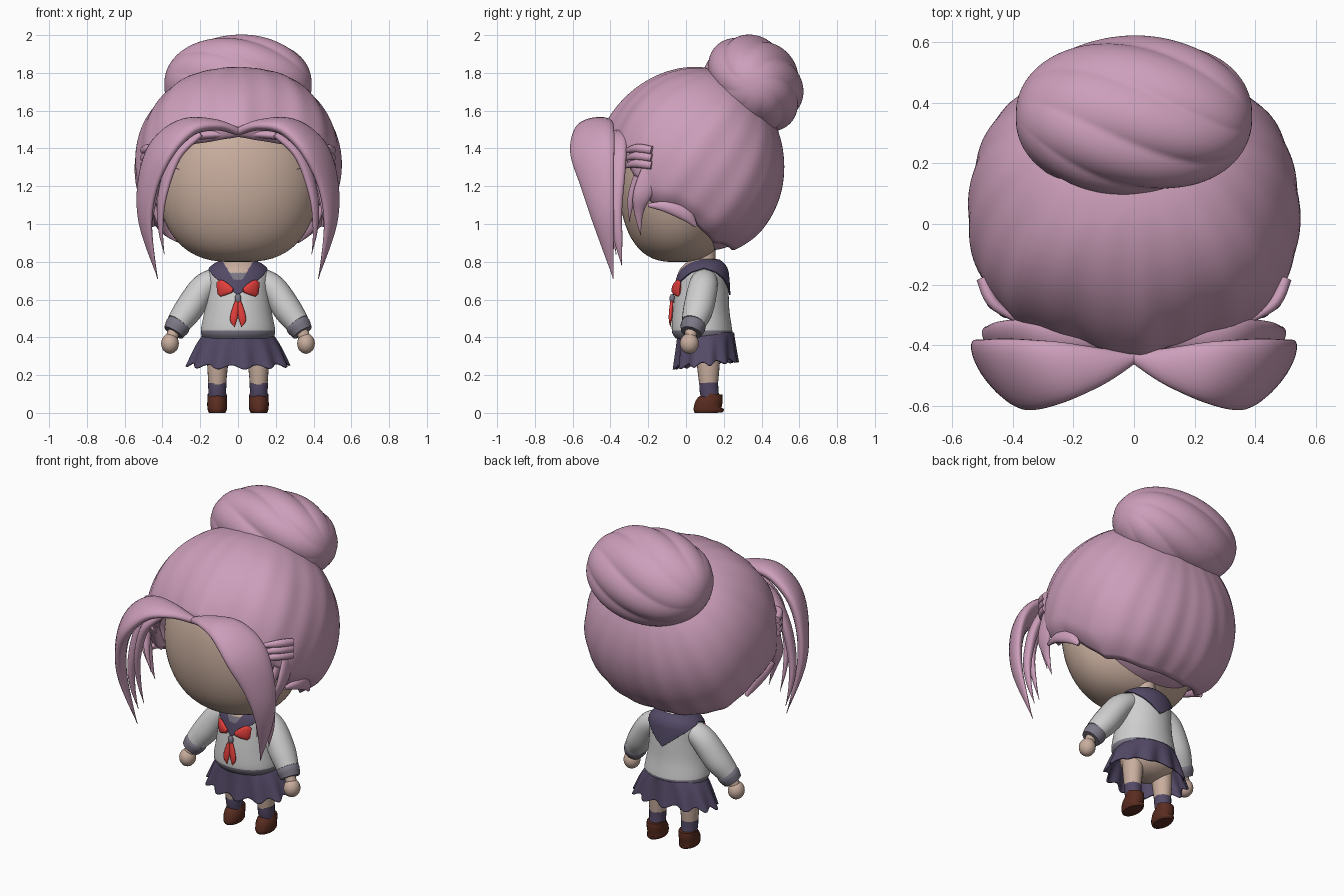
import bpy, bmesh, math
from math import sin, cos, pi, atan2, degrees, radians
from mathutils import Vector

if "Cube" in bpy.data.objects:
    bpy.data.objects.remove(bpy.data.objects["Cube"])


def material(name, rgb):
    m = bpy.data.materials.new(name)
    m.use_nodes = True
    m.diffuse_color = (*rgb, 1)
    m.node_tree.nodes["Principled BSDF"].inputs["Base Color"].default_value = (*rgb, 1)
    return m


HAIR = material("pink hair", (0.61, 0.345, 0.495))
SKIN = material("skin", (0.58, 0.42, 0.34))
WHITE = material("white cloth", (0.62, 0.62, 0.625))
NAVY = material("navy cloth", (0.088, 0.068, 0.135))
TRIM = material("grey trim", (0.20, 0.185, 0.235))
RED = material("red ribbon", (0.78, 0.05, 0.045))
BROWN = material("brown leather", (0.10, 0.025, 0.014))


def spline(keys, n=6):
    """Catmull-Rom through tuples of any length."""
    out = []
    for i in range(len(keys) - 1):
        a, b, c, d = (keys[min(max(i + j, 0), len(keys) - 1)] for j in (-1, 0, 1, 2))
        for k in range(n):
            t = k / n
            out.append([q + 0.5 * t * (r - p + t * (2 * p - 5 * q + 4 * r - s + t * (3 * (q - r) + s - p)))
                        for p, q, r, s in zip(a, b, c, d)])
    return out + [list(keys[-1])]


def table(keys, x):
    """Linear lookup in rows sorted by their first value."""
    for a, b in zip(keys, keys[1:]):
        if x <= b[0]:
            t = max(0, (x - a[0]) / (b[0] - a[0]))
            return [p + (q - p) * t for p, q in zip(a[1:], b[1:])]
    return list(keys[-1][1:])


def loft(name, rings, mats, rule=None, caps=(True, True), solid=0):
    """Skin closed rings; rule picks the material from the face centre."""
    bm = bmesh.new()
    rows = [[bm.verts.new(p) for p in ring] for ring in rings]
    n = len(rows[0])
    for a, b in zip(rows, rows[1:]):
        for i in range(n):
            bm.faces.new((a[i], a[(i + 1) % n], b[(i + 1) % n], b[i]))
    for use, row in zip(caps, (rows[0], rows[-1])):
        if use:
            bm.faces.new(row)
    bmesh.ops.recalc_face_normals(bm, faces=bm.faces)
    for f in bm.faces:
        f.smooth = True
        if rule:
            f.material_index = rule(f.calc_center_median())
    mesh = bpy.data.meshes.new(name)
    bm.to_mesh(mesh)
    bm.free()
    for m in mats:
        mesh.materials.append(m)
    obj = bpy.data.objects.new(name, mesh)
    bpy.context.collection.objects.link(obj)
    if solid:
        mod = obj.modifiers.new("thickness", "SOLIDIFY")
        mod.thickness = solid
    bpy.context.view_layer.objects.active = obj
    obj.select_set(True)
    bpy.ops.object.shade_smooth_by_angle(angle=radians(50))
    obj.select_set(False)


def tube(name, keys, mat, wide=(0, 1, 0), both=True, n=20):
    """Sweep an ellipse along (x, y, z, half width, half thickness) keys."""
    pts = spline(keys)
    rings = []
    for i, p in enumerate(pts):
        c = Vector(p[:3])
        tan = (Vector(pts[min(i + 1, len(pts) - 1)][:3]) - Vector(pts[max(i - 1, 0)][:3])).normalized()
        w = Vector(wide)
        w = (w - tan * w.dot(tan)).normalized()
        s = tan.cross(w)
        a, b = max(p[3], 0.002), max(p[4], 0.002)
        rings.append([c + w * a * cos(2 * pi * k / n) + s * b * sin(2 * pi * k / n) for k in range(n)])
    if not both:
        loft(name, rings, [mat])
        return
    for side, sx in (("left", 1), ("right", -1)):
        loft(side + "_" + name, [[(q.x * sx, q.y, q.z) for q in r] for r in rings], [mat])


def blob(name, c, r, mat, power=1.0, n=48):
    """Ellipsoid; a power under one makes it boxier."""
    rings = []
    for j in range(n // 2 + 1):
        t = 0.03 + (pi - 0.06) * j / (n // 2)
        h = sin(t) ** power
        rings.append([(c[0] + r[0] * h * sin(2 * pi * k / n), c[1] - r[1] * h * cos(2 * pi * k / n),
                       c[2] + r[2] * cos(t)) for k in range(n)])
    loft(name, rings, [mat])


# Head and neck
blob("face", (0, -0.045, 1.21), (0.425, 0.31, 0.412), SKIN, 0.72, 64)
tube("neck", [(0, 0.1, 0.68, 0.06, 0.06), (0, 0.1, 0.95, 0.055, 0.055)], SKIN, both=False)
blob("hair_underlayer", (0, 0.12, 1.25), (0.42, 0.33, 0.39), HAIR)

# Hair cap: runs from the crown down to a hairline, with soft ridges combed toward the bun
HAIRLINE = [(0, 1.47), (30, 1.43), (42, 1.3), (58, 1.1), (80, 1.06), (95, 0.98),
            (110, 0.91), (150, 0.87), (180, 0.87)]


def hair_point(az, v):
    z_edge = table(HAIRLINE, abs(degrees(az)))[0]
    rz_edge = 0.53 if z_edge > 1.3 else 0.5
    t = 0.02 + v * math.acos((z_edge - 1.3) / rz_edge)
    z = cos(t) * (0.53 if cos(t) > 0 else 0.5)
    wide = 1 - 0.09 * max(0, (v - 0.88) / 0.12) ** 2
    wide *= 1 + (0.07 if cos(az) > 0 else 0.05) * sin(2 * az) ** 2
    x_power = 0.85 if z > 0 else 0.76
    p = Vector((0.545 * sin(t) ** x_power * sin(az) * wide, -0.47 * sin(t) * cos(az) * wide, z))
    along = p.normalized().dot(Vector((0, 0.57, 0.82)))
    ang = atan2(p.x, p.y * -0.82 + p.z * 0.57)
    fade = max(0, 1 - along * along)
    p *= 1 + fade * (0.005 * sin(22 * ang) + 0.006 * sin(9 * abs(ang) + 1))
    if p.y < 0:
        p.y -= 0.06 * math.exp(-(p.x / 0.16) ** 2) * (p.y / 0.47) ** 2
    return p + Vector((0, 0.05, 1.3))


loft("hair_cap", [[hair_point(-pi + 2 * pi * k / 160, j / 44) for k in range(160)] for j in range(45)],
     [HAIR], caps=(True, False), solid=0.05)

# Twisted bun: creased coils spiralling around the x axis, longer toward the nape
bun = []
for j in range(65):
    t = 0.03 + (pi - 0.06) * j / 64
    ring = []
    for k in range(128):
        a = 2 * pi * k / 128
        coil = 2 * abs(sin(4 * a - 2.8 * t)) ** 0.8 - 1.25
        r = sin(t) ** 0.88 * (1 + coil * sin(t) * (0.018 + 0.03 * t / pi))
        u, v = 0.277 * r * cos(a), 0.243 * r * sin(a)
        ring.append((-0.39 * cos(t), 0.355 + 0.707 * (u + v), 1.737 + 0.707 * (v - u)))
    bun.append(ring)
loft("hair_bun", bun, [HAIR])

# Parted fringe: a broad lock each side with thinner strands
OUT = (0.45, 0.85, 0.1)
tube("fringe_lock", [(0, -0.44, 1.49, 0.02, 0.02), (0.12, -0.47, 1.525, 0.065, 0.03),
                     (0.27, -0.49, 1.51, 0.11, 0.045), (0.40, -0.495, 1.40, 0.13, 0.045),
                     (0.475, -0.47, 1.22, 0.10, 0.035), (0.49, -0.435, 1.0, 0.06, 0.025),
                     (0.425, -0.385, 0.71, 0, 0)], HAIR, OUT, n=24)
tube("fringe_back_strand", [(0.06, -0.38, 1.48, 0.03, 0.02), (0.30, -0.37, 1.45, 0.06, 0.03),
                            (0.42, -0.37, 1.29, 0.055, 0.03), (0.47, -0.375, 1.08, 0.04, 0.025),
                            (0.475, -0.36, 0.92, 0.025, 0.015), (0.45, -0.34, 0.78, 0, 0)], HAIR, OUT)
tube("fringe_inner_strand", [(0.2, -0.45, 1.48, 0.03, 0.02), (0.33, -0.44, 1.36, 0.045, 0.025),
                             (0.40, -0.42, 1.15, 0.035, 0.02), (0.41, -0.39, 0.98, 0.02, 0.012),
                             (0.39, -0.37, 0.84, 0, 0)], HAIR, OUT)

# Temple wisps and sideburns
for i in range(3):
    z = 1.40 - 0.04 * i
    tube("temple_wisp_%d" % (i + 1), [(0.50, -0.18, z - 0.01, 0.022, 0.02), (0.455, -0.27, z, 0.022, 0.018),
                                      (0.31, -0.355, z - 0.03, 0, 0)], HAIR, (0, 0, 1), n=12)
tube("sideburn", [(0.475, -0.17, 1.30, 0.06, 0.02), (0.47, -0.23, 1.16, 0.05, 0.02),
                  (0.435, -0.25, 1.06, 0.025, 0.015), (0.405, -0.24, 0.94, 0, 0)], HAIR)
tube("sideburn_tip", [(0.45, -0.25, 1.25, 0.03, 0.02), (0.425, -0.29, 1.13, 0.02, 0.015),
                      (0.39, -0.30, 1.01, 0, 0)], HAIR)
tube("ear_flap", [(0.46, -0.20, 1.10, 0.01, 0.01), (0.48, -0.10, 1.09, 0.03, 0.02),
                  (0.47, 0.0, 1.05, 0.035, 0.02), (0.45, 0.05, 0.99, 0.01, 0.01)], HAIR, (0, 0, 1))

# Blouse with a grey hem: rows of z, x radius, y radius, y centre
TORSO = spline([(0.395, 0.185, 0.15, 0.095), (0.435, 0.197, 0.16, 0.085), (0.54, 0.178, 0.15, 0.08),
                (0.65, 0.165, 0.14, 0.085), (0.72, 0.165, 0.13, 0.09), (0.76, 0.15, 0.118, 0.095),
                (0.79, 0.118, 0.095, 0.1), (0.815, 0.065, 0.065, 0.1)])


def torso_point(az, z, grow=0):
    rx, ry, cy = table(TORSO, z)
    return ((rx + grow) * sin(az), cy - (ry + grow) * cos(az), z)


AZ = [-pi + 2 * pi * k / 192 for k in range(192)]
loft("blouse", [[torso_point(a, row[0]) for a in AZ] for row in TORSO], [WHITE, TRIM],
     lambda c: 1 if c.z < 0.432 else 0)

# Sailor collar: pointed front and back, with an open V and a grey bib in front
COLLAR = [(0, 0.625), (30, 0.69), (60, 0.745), (90, 0.768), (120, 0.745), (145, 0.705), (180, 0.625)]


def collar_rule(c):
    if c.y < 0.09 and abs(c.x) < 0.6 * (c.z - 0.668):
        return 1 if c.z > 0.742 else 2 if c.z > 0.705 else 0
    return 0


collar = []
for j in range(37):
    ring = []
    for a in AZ:
        low = table(COLLAR, abs(degrees(a)))[0]
        ring.append(torso_point(a, 0.812 + (low - 0.812) * j / 36, 0.009))
    collar.append(ring)
loft("sailor_collar", collar, [NAVY, SKIN, TRIM], collar_rule, (False, False), 0.008)

# Ribbon
UP = (0, 0, 1)
tube("ribbon_wing", [(0.028, -0.07, 0.648, 0.012, 0.008), (0.06, -0.06, 0.655, 0.032, 0.013),
                     (0.092, -0.042, 0.66, 0.044, 0.012), (0.11, -0.03, 0.658, 0.03, 0.004)], RED, UP)
tube("ribbon_tail", [(0.006, -0.075, 0.59, 0.010, 0.008), (0.016, -0.08, 0.54, 0.018, 0.010),
                     (0.024, -0.083, 0.49, 0.018, 0.008), (0.018, -0.083, 0.455, 0, 0)], RED, (1, 0, 0))
blob("ribbon_knot", (0, -0.073, 0.605), (0.017, 0.014, 0.024), TRIM, 0.7, 16)

# Arms
tube("sleeve", [(0.10, 0.1, 0.715, 0.065, 0.058), (0.18, 0.09, 0.665, 0.078, 0.072),
                (0.26, 0.065, 0.55, 0.08, 0.076), (0.315, 0.04, 0.475, 0.065, 0.064)], WHITE)
tube("cuff", [(0.307, 0.043, 0.478, 0.062, 0.062), (0.322, 0.037, 0.457, 0.067, 0.066),
              (0.342, 0.027, 0.425, 0.056, 0.056)], TRIM)
tube("wrist", [(0.33, 0.03, 0.45, 0.032, 0.032), (0.36, 0.02, 0.38, 0.032, 0.032)], SKIN)
for side, sx in (("left", 1), ("right", -1)):
    blob(side + "_hand", (0.36 * sx, 0.018, 0.367), (0.047, 0.05, 0.054), SKIN, n=24)

# Pleated skirt: scalloped hem, lower in front
SKIRT = spline([(0.425, 0.18, 0.15, 0), (0.36, 0.222, 0.155, 0.005), (0.26, 0.268, 0.165, 0.012)], 8)
skirt = []
for z, rx, ry, wave in SKIRT:
    ring = []
    for k in range(168):
        a = 2 * pi * k / 168
        w = wave * sin(12 * a)
        ring.append(((rx + w) * sin(a), 0.105 - (ry + w) * cos(a), z - 0.9 * w - 1.6 * wave * cos(a)))
    skirt.append(ring)
loft("skirt", skirt, [NAVY], caps=(False, False), solid=0.01)

# Hips, legs, socks and shoes
blob("hips", (0, 0.11, 0.35), (0.165, 0.13, 0.1), SKIN)
tube("leg", [(0.10, 0.115, 0.34, 0.065, 0.062), (0.108, 0.118, 0.25, 0.06, 0.055),
             (0.11, 0.12, 0.12, 0.046, 0.044)], SKIN)
tube("sock", [(0.11, 0.12, 0.16, 0.05, 0.05), (0.11, 0.122, 0.12, 0.05, 0.047),
              (0.11, 0.13, 0.07, 0.047, 0.045)], NAVY)
tube("shoe", [(0.11, 0.12, 0.0, 0.072, 0.043), (0.11, 0.12, 0.015, 0.08, 0.05),
              (0.11, 0.122, 0.04, 0.075, 0.053), (0.11, 0.138, 0.072, 0.058, 0.052),
              (0.11, 0.142, 0.102, 0.05, 0.05)], BROWN)
